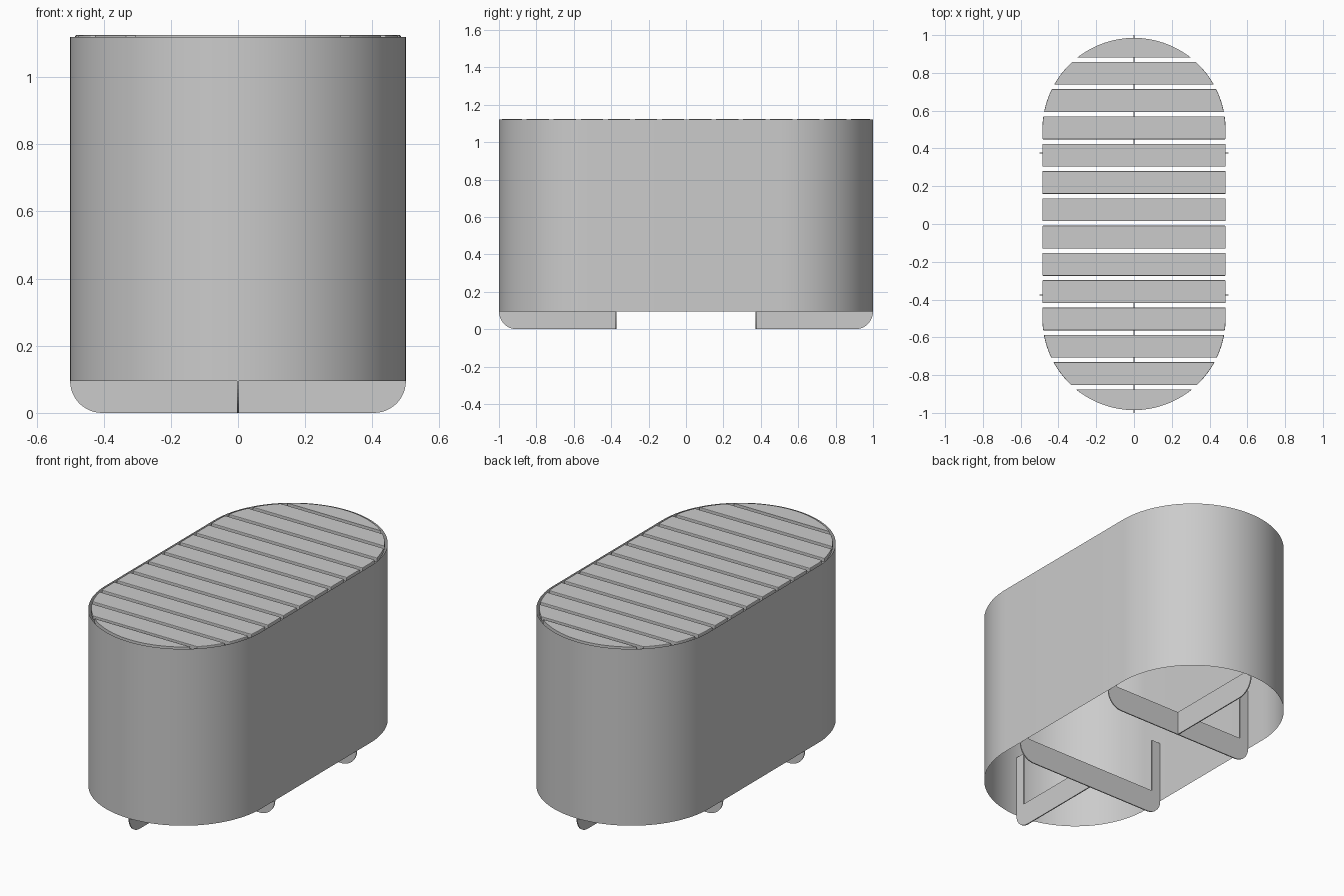
import bpy, bmesh
from math import sin, cos, pi, sqrt

cube = bpy.data.objects.get("Cube")
if cube:
    bpy.data.objects.remove(cube)

RADIUS, STRAIGHT = 0.5, 0.5          # plan outline: two half circles and straight sides
SHELL_BOTTOM, SHELL_TOP, SLAT_TOP = 0.095, 1.12, 1.125

grey = bpy.data.materials.new("light_grey")
grey.use_nodes = True
colour = (0.6, 0.6, 0.6, 1)
grey.diffuse_color = colour
grey.node_tree.nodes["Principled BSDF"].inputs["Base Color"].default_value = colour


def make_object(name, bm):
    mesh = bpy.data.meshes.new(name)
    bm.to_mesh(mesh)
    bm.free()
    obj = bpy.data.objects.new(name, mesh)
    bpy.context.collection.objects.link(obj)
    mesh.materials.append(grey)
    return obj


def prism(name, outline, offset):
    """Extrude a flat outline symmetrically or along the given vector."""
    bm = bmesh.new()
    face = bm.faces.new([bm.verts.new(p) for p in outline])
    new = bmesh.ops.extrude_face_region(bm, geom=[face])["geom"]
    verts = [g for g in new if isinstance(g, bmesh.types.BMVert)]
    bmesh.ops.translate(bm, verts=verts, vec=offset)
    bmesh.ops.recalc_face_normals(bm, faces=bm.faces)
    return make_object(name, bm)


# Thin open shell wall
steps = 48
ring = []
for side in (1, -1):
    for i in range(steps + 1):
        a = pi * i / steps
        ring.append((side * RADIUS * cos(a), side * (STRAIGHT + RADIUS * sin(a))))
bm = bmesh.new()
low = [bm.verts.new((x, y, SHELL_BOTTOM)) for x, y in ring]
high = [bm.verts.new((x, y, SHELL_TOP)) for x, y in ring]
for i in range(len(ring)):
    j = (i + 1) % len(ring)
    bm.faces.new((low[i], low[j], high[j], high[i])).smooth = True
make_object("shell_wall", bm)


# Seat slats, trimmed to the rounded plan
INSET, PITCH, WIDTH, DEPTH = 0.015, 0.1445, 0.121, 0.025


def half_width(y):
    r = RADIUS - INSET
    over = max(abs(y) - STRAIGHT, 0)
    return sqrt(max(r * r - over * over, 0))


limit = STRAIGHT + RADIUS - INSET
for k in range(-7, 7):
    centre = 0.003 + PITCH * (k + 0.5)
    y0 = max(centre - WIDTH / 2, -limit)
    y1 = min(centre + WIDTH / 2, limit)
    n = 24 if abs(centre) > 0.85 else 8
    # cosine spacing keeps the tips round
    ys = [y0 + (y1 - y0) * (1 - cos(pi * i / n)) / 2 for i in range(n + 1)]
    right = [(half_width(y), y, SLAT_TOP) for y in ys]
    left = [(-x, y, z) for x, y, z in reversed(right)]
    outline = [p for p in right + left if abs(p[0]) > 0.001]
    slat = prism(f"slat_{k + 8}", outline, (0, 0, -DEPTH))
    bevel = slat.modifiers.new("soft_edges", "BEVEL")
    bevel.width = 0.004
    bevel.segments = 2
    bevel.angle_limit = pi / 4


# Plate feet: rails with a rounded outer corner and an upright at the end
THICK, RAIL, POST, POST_TOP, CORNER = 0.006, 0.14, 0.06, 0.46, 0.095


def arm(start, end):
    pts = [(start, RAIL), (start, 0)]
    for i in range(13):
        a = pi / 2 * i / 12
        pts.append((end - CORNER + CORNER * sin(a), CORNER - CORNER * cos(a)))
    return pts + [(end, POST_TOP), (end - POST, POST_TOP), (end - POST, RAIL)]


half = arm(0, RADIUS)[2:]
u_frame = half + [(-u, z) for u, z in reversed(half)]
FOOT_Y = 0.375
for side, place in ((-1, "front"), (1, "back")):
    prism(f"{place}_cross_foot",
          [(u, side * FOOT_Y - THICK / 2, z) for u, z in u_frame], (0, THICK, 0))
    prism(f"{place}_long_foot",
          [(-THICK / 2, side * u, z) for u, z in arm(FOOT_Y, STRAIGHT + RADIUS)],
          (THICK, 0, 0))
